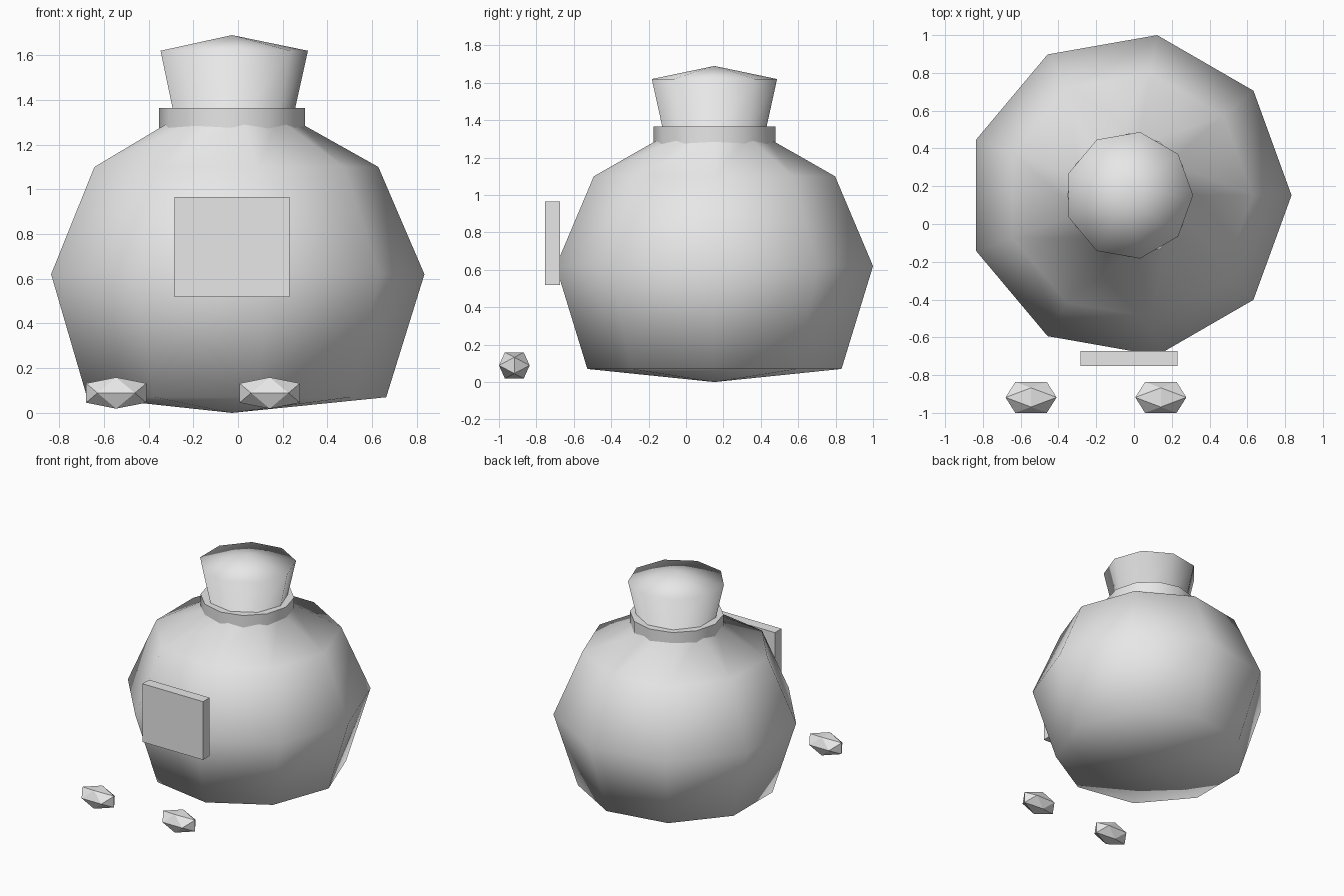
import bpy, bmesh, math
from mathutils import Vector

cube = bpy.data.objects.get("Cube")
if cube:
    bpy.data.objects.remove(cube, do_unlink=True)

# Single grey material
grey = bpy.data.materials.new("light_grey")
grey.use_nodes = True
colour = (0.8, 0.8, 0.8, 1.0)
grey.diffuse_color = colour
grey.node_tree.nodes["Principled BSDF"].inputs["Base Color"].default_value = colour

CENTRE = Vector((-0.027, 0.152, 0))


def finish(name, bm, location, smooth=False):
    """Turn a bmesh into a named, coloured object."""
    bmesh.ops.recalc_face_normals(bm, faces=bm.faces)
    for face in bm.faces:
        face.smooth = smooth
    mesh = bpy.data.meshes.new(name)
    bm.to_mesh(mesh)
    bm.free()
    mesh.materials.append(grey)
    obj = bpy.data.objects.new(name, mesh)
    obj.location = location
    bpy.context.collection.objects.link(obj)
    return obj


def lathe(name, profile, sides, closed=False, smooth=True):
    """Spin (radius, height) points around the pouch axis."""
    bm = bmesh.new()
    points = [bm.verts.new((r, 0, z)) for r, z in profile]
    edges = [bm.edges.new(pair) for pair in zip(points, points[1:])]
    if closed:
        edges.append(bm.edges.new((points[-1], points[0])))
    bmesh.ops.spin(bm, geom=points + edges, cent=(0, 0, 0), axis=(0, 0, 1),
                   angle=math.tau, steps=sides, use_merge=True)
    bmesh.ops.remove_doubles(bm, verts=bm.verts, dist=0.0005)
    return finish(name, bm, CENTRE, smooth)


# Pouch: round belly, pinched neck and flared mouth
lathe("pouch", [(0, 0), (0.69, 0.07), (0.861, 0.62), (0.655, 1.10),
                (0.272, 1.315), (0.34, 1.62), (0, 1.69)], 9)

# Tie band around the neck
band = lathe("neck_band", [(0.327, 1.255), (0.327, 1.365),
                           (0.25, 1.365), (0.25, 1.255)], 12, closed=True)
bpy.context.view_layer.objects.active = band
band.select_set(True)
bpy.ops.object.shade_smooth_by_angle(angle=math.radians(40))
band.select_set(False)

# Square label plate on the front
bm = bmesh.new()
bmesh.ops.create_cube(bm, size=1)
bmesh.ops.scale(bm, vec=(0.515, 0.08, 0.447), verts=bm.verts)
finish("label_plate", bm, (CENTRE.x, -0.713, 0.743))


# Loose nuggets: stretched icosahedra with flat facets
def nugget(name, x):
    bm = bmesh.new()
    phi = (1 + math.sqrt(5)) / 2
    for a in (-1, 1):
        for b in (-phi, phi):
            for co in ((0, a, b), (a, b, 0), (b, 0, a)):
                bm.verts.new(co)
    bmesh.ops.convex_hull(bm, input=bm.verts)
    size = Vector((0.135, 0.082, 0.07)) / phi
    bmesh.ops.scale(bm, vec=size, verts=bm.verts)
    finish(name, bm, (x, -0.918, 0.089))


nugget("right_nugget", -0.545)
nugget("left_nugget", 0.142)
